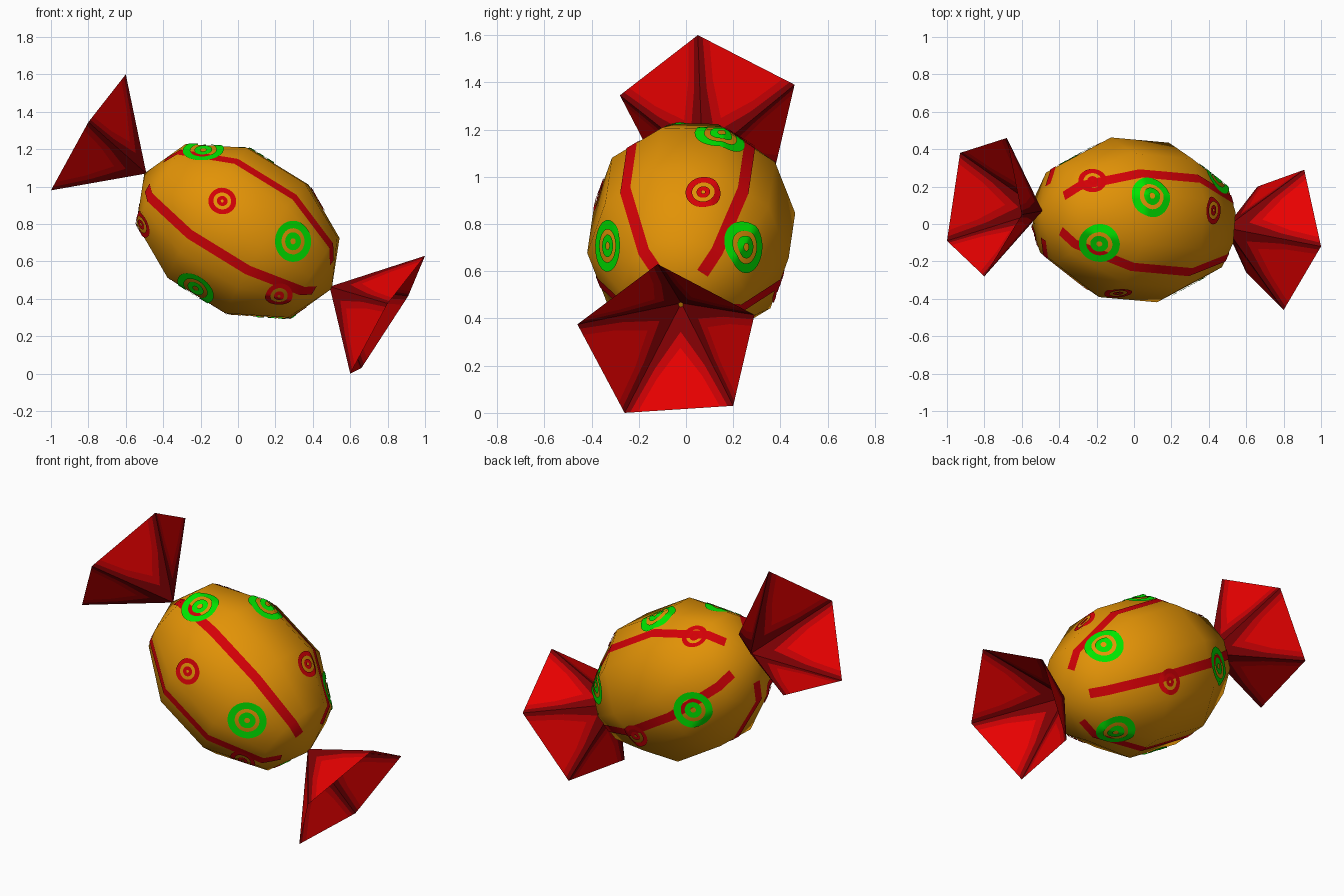
import bpy, bmesh, math
from mathutils import Vector
from mathutils.bvhtree import BVHTree

if "Cube" in bpy.data.objects:
    bpy.data.objects.remove(bpy.data.objects["Cube"])


def material(name, rgb):
    m = bpy.data.materials.new(name)
    m.diffuse_color = (*rgb, 1)
    m.use_nodes = True
    m.node_tree.nodes["Principled BSDF"].inputs["Base Color"].default_value = m.diffuse_color
    return m


ORANGE = material("orange", (0.76, 0.29, 0.002))
STRIPE = material("stripe red", (0.65, 0.0, 0.002))
GREEN = material("green", (0.0, 0.80, 0.0))
RED = material("bright red", (0.82, 0.0, 0.0))
MID = material("mid red", (0.56, 0.0, 0.001))
DARK = material("dark red", (0.20, 0.0, 0.001))


def make(name, verts, faces, mats, ids=None, smooth=False):
    me = bpy.data.meshes.new(name)
    me.from_pydata([tuple(v) for v in verts], [], faces)
    for m in mats:
        me.materials.append(m)
    for i, p in enumerate(me.polygons):
        p.material_index = ids[i] if ids else 0
        p.use_smooth = smooth
    ob = bpy.data.objects.new(name, me)
    bpy.context.collection.objects.link(ob)
    return ob


# Local frame of the tilted candy: long axis, upward, sideways
CENTER = Vector((0, 0.022, 0.762))
D = Vector((1, -0.09, -0.615)).normalized()
P = D.cross(Vector((0, 1, 0))).normalized()
if P.z < 0:
    P = -P
L = D.cross(P)
if L.y < 0:
    L = -L
LENGTH, RADIUS, SIDES = 0.59, 0.45, 10
ROLL = math.radians(-1)


def local(s, r, angle, side=0.0):
    """Point at s along the axis, r out from it, at an angle from the top."""
    out = P * math.cos(angle) + L * math.sin(angle)
    tan = L * math.cos(angle) - P * math.sin(angle)
    return CENTER + D * s + out * r + tan * side


def face_outwards(ob):
    b = bmesh.new()
    b.from_mesh(ob.data)
    for f in b.faces:
        f.normal_update()
        if f.normal.dot(f.calc_center_median() - CENTER) < 0:
            f.normal_flip()
    b.to_mesh(ob.data)
    b.free()


# Body: a ten-sided sphere with four rings and two poles
rings = [(-LENGTH * math.cos(math.radians(36 * i)),
          RADIUS * math.sin(math.radians(36 * i))) for i in range(1, 5)]
verts = [local(s, r, ROLL + math.radians(18 + 36 * k)) for s, r in rings for k in range(SIDES)]
verts += [local(-LENGTH, 0, 0), local(LENGTH, 0, 0)]
faces = []
for k in range(SIDES):
    n = (k + 1) % SIDES
    faces.append((40, n, k))
    faces.append((41, 30 + k, 30 + n))
    for i in range(3):
        a, b = i * SIDES, (i + 1) * SIDES
        faces.append((a + k, a + n, b + n, b + k))
body = make("candy_body", verts, faces, [ORANGE], smooth=True)
face_outwards(body)
bm = bmesh.new()
bm.from_mesh(body.data)
tree = BVHTree.FromBMesh(bm)

# Five stripes lying along the middle of every second column of faces
apothem = math.cos(math.radians(18))
path = [(s, r * apothem) for s, r in rings]
start = (path[0][0] * 0.6 - LENGTH * 0.4, path[0][1] * 0.6)
path = [start] + path + [(-start[0], start[1])]
verts, faces = [], []
for k, shift in enumerate((0.0, 0.0, 0.0, -0.018, -0.025)):
    angle = ROLL + math.radians(36 + 72 * k)
    base = len(verts)
    for s, r in path:
        for side in (-0.027, 0.027):
            verts.append(local(s * 1.006, r + 0.003, angle, side + shift * r / 0.42))
    for i in range(len(path) - 1):
        a = base + 2 * i
        faces.append((a, a + 1, a + 3, a + 2))
face_outwards(make("stripes", verts, faces, [STRIPE], smooth=True))


# Target rings, dropped onto the body surface
def target_rings(name, spots, bands, mat, seg=32):
    verts, faces = [], []
    for s, deg in spots:
        angle = math.radians(deg)
        radius = RADIUS * math.sqrt(1 - (s / LENGTH) ** 2)
        out = local(0, 1, angle) - CENTER
        normal = (out * (radius / RADIUS ** 2) + D * (s / LENGTH ** 2)).normalized()
        hub = local(s, radius, angle)
        u = normal.cross(D).normalized()
        v = normal.cross(u)
        for r0, r1 in bands:
            base = len(verts)
            for j in range(3):
                r = r0 + (r1 - r0) * j / 2
                for i in range(seg):
                    t = 2 * math.pi * i / seg
                    p = hub + (u * math.cos(t) + v * math.sin(t)) * r
                    hit = tree.ray_cast(p + normal * 0.5, -normal)[0]
                    verts.append((hit if hit else p) + normal * 0.006)
            for j in range(2):
                for i in range(seg):
                    n = (i + 1) % seg
                    a, b = base + j * seg, base + (j + 1) * seg
                    faces.append((a + i, a + n, b + n, b + i))
    face_outwards(make(name, verts, faces, [mat], smooth=True))


target_rings("green_targets",
             [(0.32, -72), (-0.02, -155), (-0.39, -30), (-0.15, 16),
              (0.395, 56), (0.42, 162), (-0.315, 113)],
             [(0.070, 0.110), (0.016, 0.048)], GREEN)
target_rings("red_targets",
             [(-0.13, -77), (0.40, -125), (0.275, 11), (-0.43, 38),
              (0.15, 112), (-0.46, -152)],
             [(0.047, 0.074), (0.008, 0.028)], STRIPE)
bm.free()


# Wrapper ends: open five-sided cones, dark along the creases
def wrapper_end(name, apex, rim):
    apex = Vector(apex)
    rim = [Vector(p) for p in rim]
    verts, faces, ids = [], [], []
    # each level: start on the centre line, shoulder distance and inset, rim inset
    levels = ((0.0, 0.6, 0.0, 0.0), (0.27, 0.6, 0.12, 0.05), (0.42, 0.7, 0.20, 0.12))
    for k in range(5):
        a, b = rim[k], rim[(k + 1) % 5]
        base = len(verts)
        for inner, dist, inset, edge in levels:
            verts += [a.lerp(b, edge), apex.lerp(a.lerp(b, inset), dist),
                      apex.lerp((a + b) / 2, inner),
                      apex.lerp(b.lerp(a, inset), dist), b.lerp(a, edge)]
        for o, mat in ((0, 2), (5, 1)):
            for i in range(base + o, base + o + 4):
                faces.append((i, i + 1, i + 6, i + 5))
                ids.append(mat)
        faces.append(tuple(range(base + 10, base + 15)))
        ids.append(0)
    make(name, verts, faces, [RED, MID, DARK], ids)


wrapper_end("left_wrapper_end", (-0.49, 0.07, 1.07),
            [(-0.60, 0.05, 1.60), (-0.68, 0.46, 1.39), (-0.93, 0.38, 1.05),
             (-1.00, -0.09, 0.98), (-0.80, -0.28, 1.345)])
wrapper_end("right_wrapper_end", (0.49, -0.02, 0.465),
            [(1.00, -0.12, 0.63), (0.91, 0.29, 0.415), (0.66, 0.20, 0.03),
             (0.60, -0.26, 0.00), (0.80, -0.46, 0.375)])
